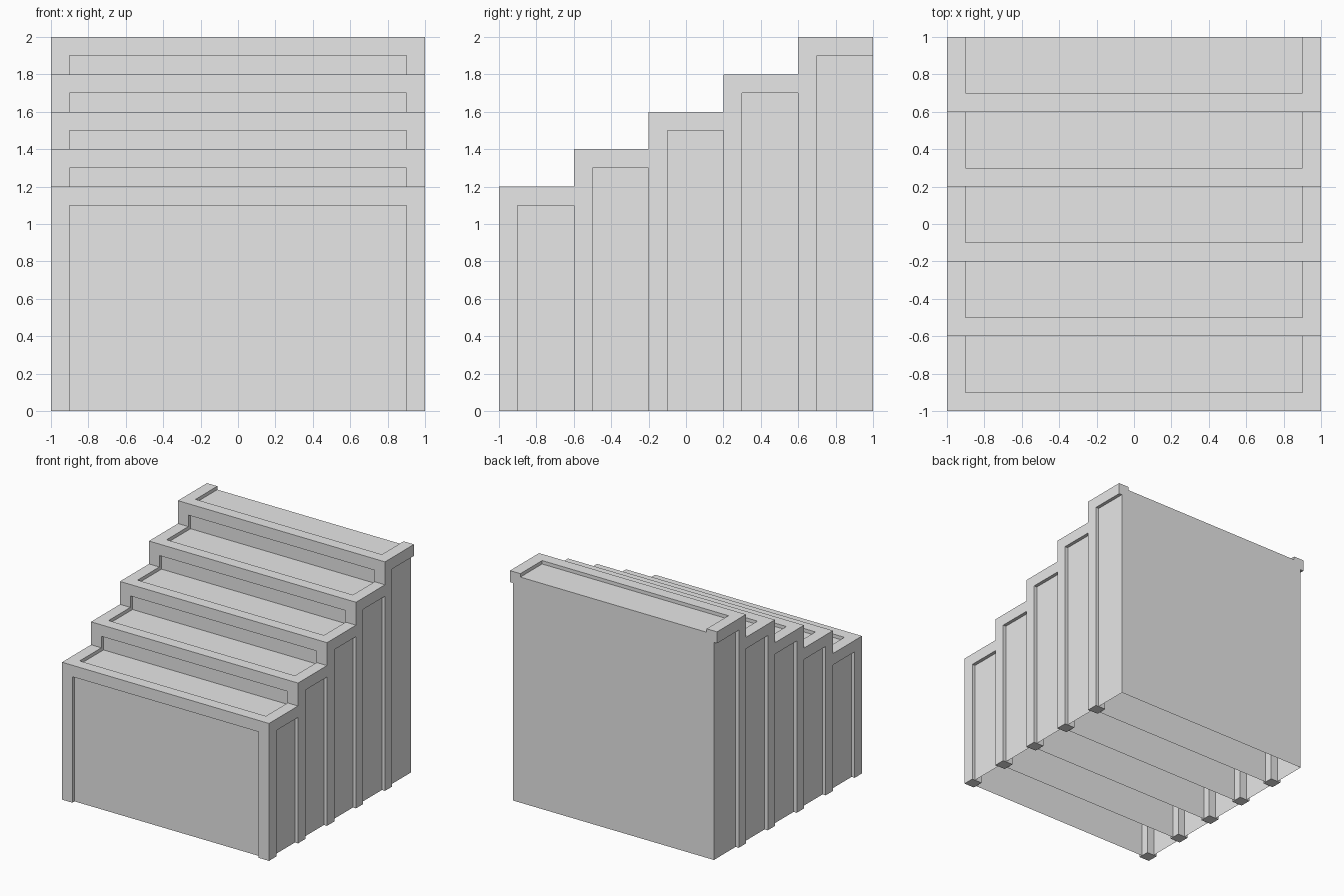
import bpy, bmesh

cube = bpy.data.objects.get("Cube")
if cube:
    bpy.data.objects.remove(cube, do_unlink=True)

STEPS = 5
DEPTH = 0.4      # tread depth
RISE = 0.2       # height gained per step
BAR = 0.1        # thickness of the frame bars
INSET = 0.03     # how far the panels sit behind the frame
steps = [(-1 + DEPTH * i, 1.2 + RISE * i) for i in range(STEPS)]

grey = bpy.data.materials.new("plain_grey")
grey.use_nodes = True
grey.diffuse_color = (0.8, 0.8, 0.8, 1)
grey.node_tree.nodes["Principled BSDF"].inputs["Base Color"].default_value = (0.8, 0.8, 0.8, 1)


def make_object(name, bm):
    mesh = bpy.data.meshes.new(name)
    bm.to_mesh(mesh)
    bm.free()
    mesh.materials.append(grey)
    obj = bpy.data.objects.new(name, mesh)
    bpy.context.collection.objects.link(obj)
    return obj


def add_face(bm, points):
    bm.faces.new([bm.verts.new(p) for p in points])


# Frame: front posts, nosing bars and side bars welded into one solid
def is_bar(x, y, z):
    for start, top in steps:
        if start < y < start + DEPTH and 0 < z < top:
            edges = (abs(x) > 1 - BAR, y < start + BAR, z > top - BAR)
            return abs(x) < 1 and sum(edges) >= 2
    return False


xs = [-1, -1 + BAR, 1 - BAR, 1]
ys = sorted([s for s, t in steps] + [s + BAR for s, t in steps] + [1])
zs = sorted([0] + [t - BAR for s, t in steps] + [t for s, t in steps])
grid = (xs, ys, zs)

bm = bmesh.new()
for i in range(len(xs) - 1):
    for j in range(len(ys) - 1):
        for k in range(len(zs) - 1):
            cell = (i, j, k)
            low = [grid[a][cell[a]] for a in range(3)]
            high = [grid[a][cell[a] + 1] for a in range(3)]
            mid = [(p + q) / 2 for p, q in zip(low, high)]
            if not is_bar(*mid):
                continue
            for axis in range(3):
                u, v = (axis + 1) % 3, (axis + 2) % 3
                for side, sign in ((low, -1), (high, 1)):
                    beyond = list(mid)
                    beyond[axis] = side[axis] + sign * 0.01
                    if is_bar(*beyond):
                        continue
                    points = []
                    for a, b in ((low, low), (high, low), (high, high), (low, high)):
                        p = [0, 0, 0]
                        p[axis], p[u], p[v] = side[axis], a[u], b[v]
                        points.append(p)
                    add_face(bm, points[::sign])
bmesh.ops.remove_doubles(bm, verts=bm.verts, dist=0.0001)
bmesh.ops.dissolve_limit(bm, angle_limit=0.01, verts=bm.verts, edges=bm.edges)
make_object("step_frame", bm)

# Panels: thin riser, tread and side sheets, open underneath
w = 1 - INSET
for n, (start, top) in enumerate(steps):
    front = start + INSET
    back = min(front + DEPTH, 1)
    z = top - INSET
    bm = bmesh.new()
    add_face(bm, [(-w, front, 0), (w, front, 0), (w, front, z), (-w, front, z)])
    add_face(bm, [(-w, front, z), (w, front, z), (w, back, z), (-w, back, z)])
    for x in (-w, w):
        sheet = [(x, front, 0), (x, back, 0), (x, back, z), (x, front, z)]
        add_face(bm, sheet if x > 0 else sheet[::-1])
    if n == STEPS - 1:
        add_face(bm, [(w, back, 0), (-w, back, 0), (-w, back, z), (w, back, z)])
    bmesh.ops.remove_doubles(bm, verts=bm.verts, dist=0.0001)
    make_object("step_panel_%d" % (n + 1), bm)
